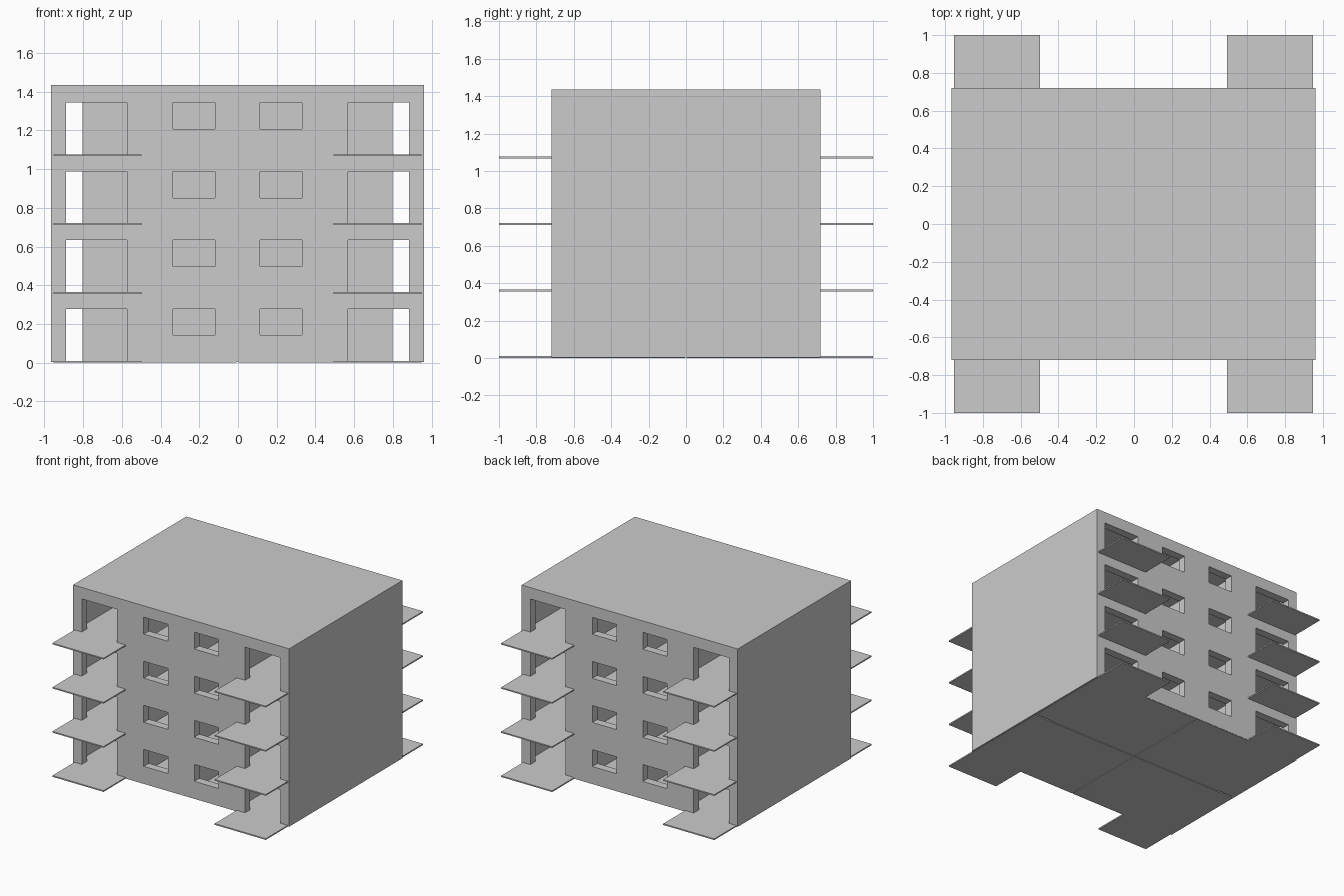
import bpy, bmesh

if "Cube" in bpy.data.objects:
    bpy.data.objects.remove(bpy.data.objects["Cube"])

CX = -0.0025          # the building's symmetry line
PITCH = 0.355         # storey height
FLOORS = range(4)
TOP = 1.435


def make_object(name, bm):
    bmesh.ops.recalc_face_normals(bm, faces=bm.faces)
    mesh = bpy.data.meshes.new(name)
    bm.to_mesh(mesh)
    bm.free()
    ob = bpy.data.objects.new(name, mesh)
    bpy.context.collection.objects.link(ob)
    return ob


def boxes(name, ranges):
    """One object made of boxes given as (x0, x1, y0, y1, z0, z1)."""
    bm = bmesh.new()
    for x0, x1, y0, y1, z0, z1 in ranges:
        vs = bmesh.ops.create_cube(bm, size=1)["verts"]
        for v in vs:
            v.co.x = CX + (x0 + x1) / 2 + v.co.x * (x1 - x0)
            v.co.y = (y0 + y1) / 2 + v.co.y * (y1 - y0)
            v.co.z = (z0 + z1) / 2 + v.co.z * (z1 - z0)
    return make_object(name, bm)


def cut(ob, cutter):
    cutter.hide_render = True
    mod = ob.modifiers.new("cut", 'BOOLEAN')
    mod.operation = 'DIFFERENCE'
    mod.solver = 'EXACT'
    mod.object = cutter
    bpy.context.view_layer.objects.active = ob
    bpy.ops.object.modifier_apply(modifier=mod.name)
    bpy.data.objects.remove(cutter, do_unlink=True)


def both_sides(x0, x1):
    return [(x0, x1), (-x1, -x0)]


# outer shell: hollow block with door and window openings front and back
shell = boxes("building_shell", [(-0.9625, 0.9625, -0.72, 0.72, 0.003, TOP)])
cut(shell, boxes("interior_cutter", [(-0.94, 0.94, -0.655, 0.655, -0.1, TOP - 0.02)]))
doors, windows = [], []
for i in FLOORS:
    z = i * PITCH
    for a, b in both_sides(0.57, 0.885):
        doors.append((a, b, -0.8, 0.8, z + 0.005 if i else -0.1, z + 0.278))
    for a, b in both_sides(0.117, 0.333):
        windows.append((a, b, -0.8, 0.8, z + 0.142, z + 0.278))
cut(shell, boxes("door_cutter", doors))
cut(shell, boxes("window_cutter", windows))

# floor slabs: four L-shaped quarters per storey, each running out to a balcony
outline = [(0.006, 0.006), (0.95, 0.006), (0.95, 1.0),
           (0.495, 1.0), (0.495, 0.718), (0.006, 0.718)]
for i in FLOORS:
    bm = bmesh.new()
    for sx in (-1, 1):
        for sy in (-1, 1):
            z = i * (PITCH + 0.0005)
            face = bm.faces.new([bm.verts.new((CX + sx * x, sy * y, z)) for x, y in outline])
            ext = bmesh.ops.extrude_face_region(bm, geom=[face], use_keep_orig=True)
            for v in ext["geom"]:
                if isinstance(v, bmesh.types.BMVert):
                    v.co.z += 0.01
    make_object(f"floor_and_balconies_{i + 1}", bm)

# inner walls: party wall with side passages, centre wall, room dividers
boxes("party_wall", [(-0.80, 0.80, -0.03, 0.03, 0.005, TOP - 0.02)])
boxes("centre_wall", [(-0.03, 0.03, s - 0.3125, s + 0.3125, 0.005, TOP - 0.02)
                      for s in (-0.3425, 0.3425)])
for name, (a, b) in zip(("right", "left"), both_sides(0.43, 0.48)):
    boxes(f"room_divider_{name}", [(a, b, s - 0.3125, s + 0.3125, 0.005, TOP - 0.02)
                                   for s in (-0.3425, 0.3425)])
